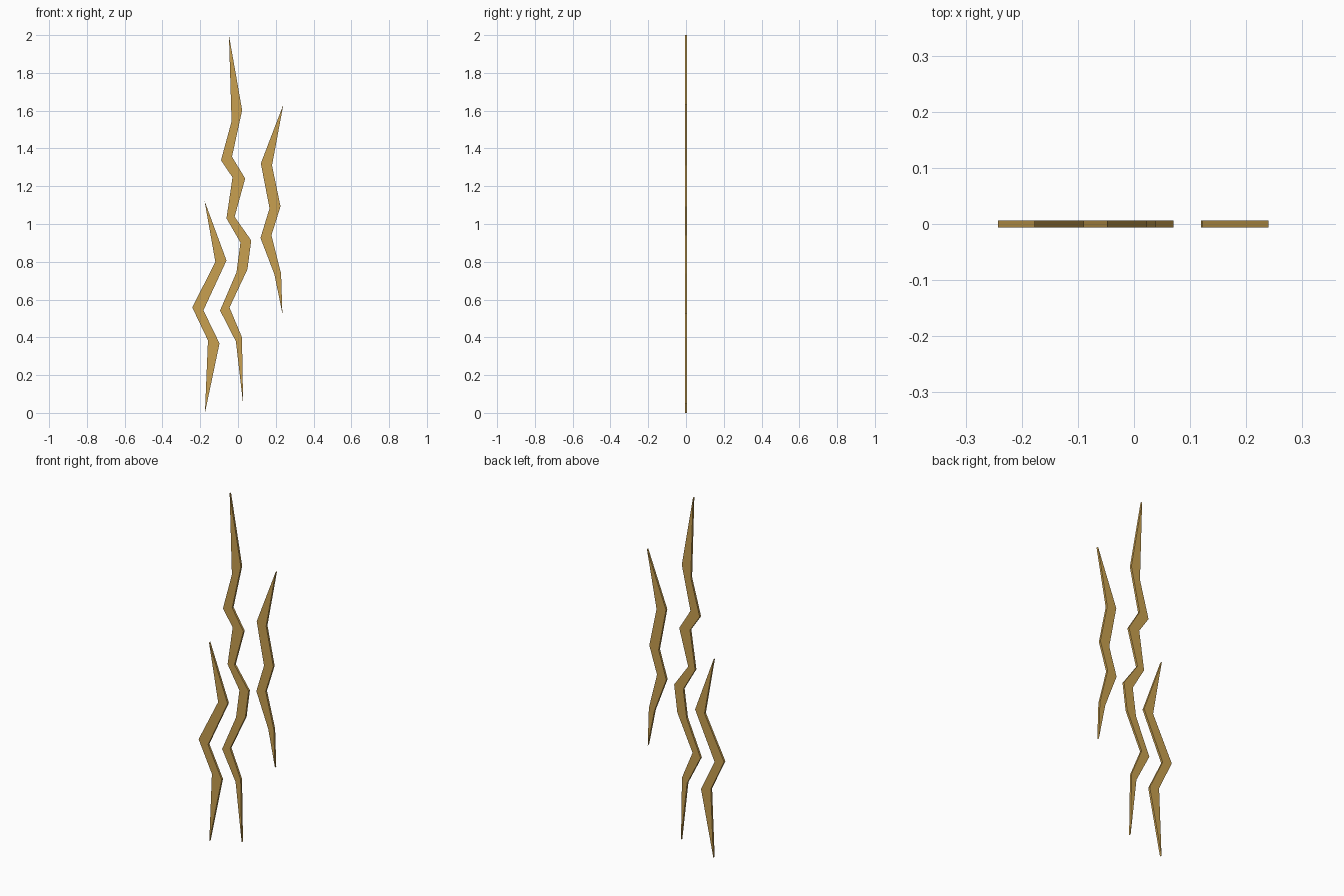
import bpy, bmesh

if "Cube" in bpy.data.objects:
    bpy.data.objects.remove(bpy.data.objects["Cube"])

HALF = 0.006  # half of the plate thickness

gold = bpy.data.materials.new("gold")
gold.diffuse_color = (0.58, 0.35, 0.08, 1)
gold.use_nodes = True
gold.node_tree.nodes["Principled BSDF"].inputs["Base Color"].default_value = gold.diffuse_color


def bolt(name, top, left, right, bottom):
    """Flat zigzag plate: paired left/right edge points between two sharp tips."""
    bm = bmesh.new()
    vert = lambda p: bm.verts.new((p[0], -HALF, p[1]))
    t, b = vert(top), vert(bottom)
    ls, rs = [vert(p) for p in left], [vert(p) for p in right]
    bm.faces.new((t, ls[0], rs[0]))
    for i in range(len(ls) - 1):
        bm.faces.new((ls[i], ls[i + 1], rs[i + 1], rs[i]))
    bm.faces.new((ls[-1], b, rs[-1]))
    # thicken towards the back
    ext = bmesh.ops.extrude_face_region(bm, geom=bm.faces[:], use_keep_orig=True)
    moved = [v for v in ext["geom"] if isinstance(v, bmesh.types.BMVert)]
    bmesh.ops.translate(bm, verts=moved, vec=(0, 2 * HALF, 0))
    bmesh.ops.recalc_face_normals(bm, faces=bm.faces[:])
    mesh = bpy.data.meshes.new(name)
    bm.to_mesh(mesh)
    bm.free()
    mesh.materials.append(gold)
    obj = bpy.data.objects.new(name, mesh)
    bpy.context.collection.objects.link(obj)


# long middle bolt
bolt("middle_bolt", (-0.048, 2.0),
     [(-0.034, 1.543), (-0.09, 1.337), (-0.029, 1.247), (-0.061, 1.03),
      (0.013, 0.902), (-0.008, 0.744), (-0.095, 0.542), (-0.011, 0.378)],
     [(0.022, 1.602), (-0.032, 1.356), (0.038, 1.241), (-0.018, 1.038),
      (0.07, 0.913), (0.05, 0.76), (-0.045, 0.558), (0.021, 0.40)],
     (0.027, 0.048))

# upper right bolt
bolt("right_bolt", (0.24, 1.632),
     [(0.121, 1.321), (0.167, 1.083), (0.119, 0.926), (0.193, 0.733)],
     [(0.18, 1.31), (0.225, 1.093), (0.177, 0.94), (0.228, 0.738)],
     (0.235, 0.525))

# lower left bolt
bolt("left_bolt", (-0.177, 1.122),
     [(-0.12, 0.80), (-0.242, 0.558), (-0.159, 0.384)],
     [(-0.061, 0.807), (-0.183, 0.543), (-0.098, 0.368)],
     (-0.175, 0.0))
